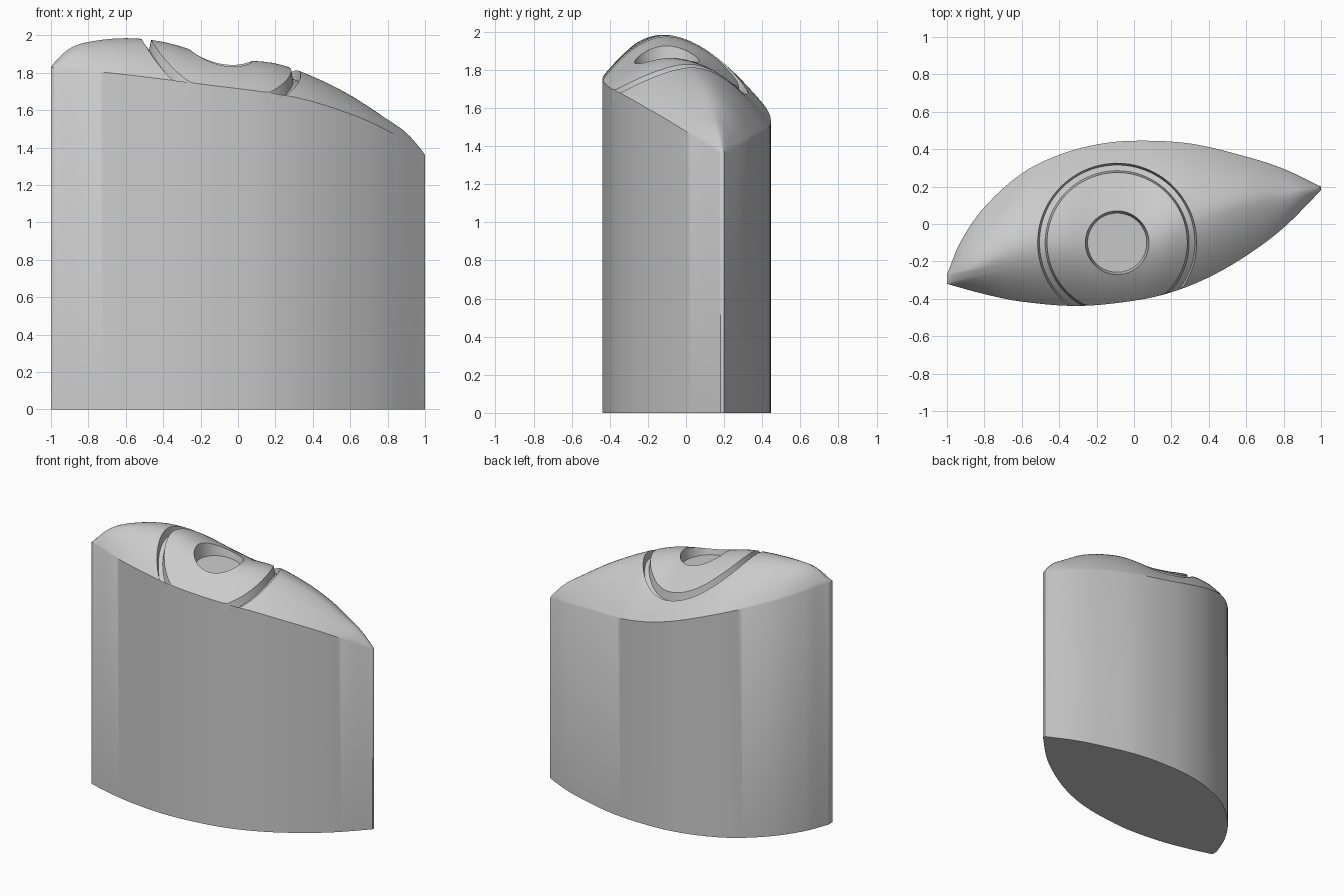
import bpy, bmesh, math
from mathutils import Vector

cube = bpy.data.objects.get("Cube")
if cube:
    bpy.data.objects.remove(cube, do_unlink=True)


def curve(points):
    """Smooth curve through a few (x, value) points."""
    n = len(points)
    slope = []
    for i in range(n):
        a, b = points[max(i - 1, 0)], points[min(i + 1, n - 1)]
        slope.append((b[1] - a[1]) / (b[0] - a[0]))

    def value(x):
        x = min(max(x, points[0][0]), points[-1][0])
        i = 0
        while i < n - 2 and x > points[i + 1][0]:
            i += 1
        (x0, v0), (x1, v1) = points[i], points[i + 1]
        w = x1 - x0
        t = (x - x0) / w
        s = 1 - t
        return (v0 * s * s * (1 + 2 * t) + v1 * t * t * (3 - 2 * t)
                + w * t * s * (slope[i] * s - slope[i + 1] * t))
    return value


# Almond outline: front and back edges in plan
front_y = curve([(-1, -.32), (-.8, -.375), (-.6, -.415), (-.3, -.438), (0, -.41),
                 (.2, -.365), (.4, -.285), (.6, -.17), (.8, -.02), (1, .18)])
back_y = curve([(-1, -.27), (-.93, -.1), (-.8, .09), (-.6, .27), (-.4, .37),
                (-.2, .425), (0, .445), (.3, .43), (.6, .36), (.8, .295), (1, .2)])
# Crown: ridge line in plan, then heights of ridge, front edge and back edge
ridge_y = curve([(-1, -.29), (-.6, -.12), (0, -.1), (.3, 0), (.6, .1), (.8, .14), (1, .19)])
ridge_z = curve([(-1, 1.84), (-.9, 1.93), (-.8, 1.965), (-.6, 1.985), (-.4, 1.965), (-.2, 1.91),
                 (0, 1.87), (.2, 1.85), (.4, 1.78), (.6, 1.68), (.8, 1.55), (.9, 1.48), (1, 1.37)])
front_z = curve([(-1, 1.83), (-.6, 1.79), (-.2, 1.74), (.3, 1.67), (.6, 1.58), (.8, 1.49), (1, 1.36)])
back_z = curve([(-1, 1.83), (-.6, 1.72), (0, 1.54), (.6, 1.45), (1, 1.36)])

CENTER = Vector((-.09, -.1))
PUPIL, GROOVE = .17, .4


def crown(x, y):
    yr, top = ridge_y(x), ridge_z(x)
    if y > yr:
        span, drop = back_y(x) - yr, top - back_z(x)
    else:
        span, drop = yr - front_y(x), top - front_z(x)
    t = min(abs(y - yr) / max(span, .005), 1)
    return top - drop * t ** 1.9


# Outline points, denser toward the two tips
HALF = 90
xs = [-math.cos(math.pi * i / HALF) for i in range(HALF + 1)]
outline = [Vector((x, front_y(x))) for x in xs] + [Vector((x, back_y(x))) for x in reversed(xs)]

# Rings around the pupil: (radius, height offset), None = pupil floor
rings = [(.06, None), (.12, None), (PUPIL - .012, None), (PUPIL, 0), (.2, 0), (.24, 0), (.28, 0),
         (.32, 0), (.36, 0), (GROOVE - .025, 0), (GROOVE - .015, -.055),
         (GROOVE + .015, -.055), (GROOVE + .025, 0)]
OUTER = 14

bm = bmesh.new()
loops = []
for radius, offset in rings:
    loop = []
    for p in outline:
        d = p - CENTER
        q = CENTER + d.normalized() * min(radius, d.length)
        z = 1.8 - .12 * (q.x - CENTER.x) if offset is None else crown(q.x, q.y) + offset
        loop.append(bm.verts.new((q.x, q.y, z)))
    loops.append(loop)
last = rings[-1][0]
for k in range(1, OUTER + 1):
    f = 1 - (1 - k / OUTER) ** 1.4
    loop = []
    for i, p in enumerate(outline):
        d = p - CENTER
        if d.length <= last:
            loop.append(bm.verts.new(loops[-1][i].co))
            continue
        q = CENTER + d.normalized() * (last + (d.length - last) * f)
        loop.append(bm.verts.new((q.x, q.y, crown(q.x, q.y))))
    loops.append(loop)
# Straight side wall down to the base
loops.append([bm.verts.new((p.x, p.y, 0)) for p in outline])

n = len(outline)
for a, b in zip(loops, loops[1:]):
    for i in range(n):
        j = (i + 1) % n
        bm.faces.new((a[i], b[i], b[j], a[j]))
bm.faces.new(loops[0])
bm.faces.new(list(reversed(loops[-1])))
bmesh.ops.remove_doubles(bm, verts=bm.verts, dist=.0005)
bmesh.ops.recalc_face_normals(bm, faces=bm.faces)

mesh = bpy.data.meshes.new("eye_column")
bm.to_mesh(mesh)
bm.free()
column = bpy.data.objects.new("eye_column", mesh)
bpy.context.collection.objects.link(column)

# Single plain grey
grey = bpy.data.materials.new("light_grey")
grey.use_nodes = True
colour = (.6, .6, .6, 1)
grey.diffuse_color = colour
grey.node_tree.nodes["Principled BSDF"].inputs["Base Color"].default_value = colour
mesh.materials.append(grey)

bpy.context.view_layer.objects.active = column
column.select_set(True)
bpy.ops.object.shade_smooth_by_angle(angle=math.radians(35))
